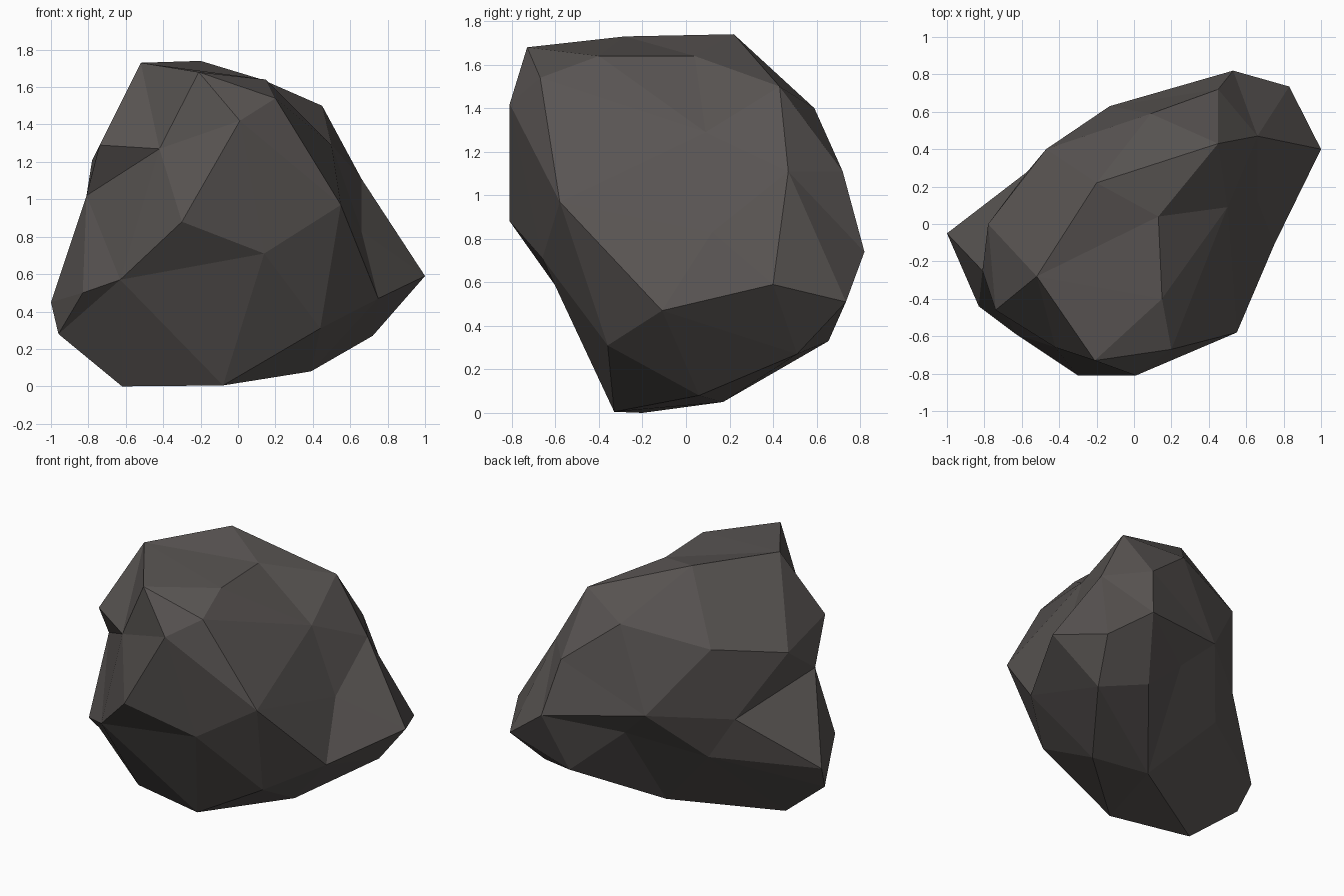
import bpy, bmesh, math
from mathutils import Vector

if "Cube" in bpy.data.objects:
    bpy.data.objects.remove(bpy.data.objects["Cube"])

# Corner points of the boulder, grouped by region
corners = {
    # crown
    'A': (-.52, -.28, 1.73), 'B': (-.20, .22, 1.74), 'W': (-.21, -.73, 1.68),
    'C': (.13, .04, 1.64), 'D': (.15, -.40, 1.64), 'V': (.20, -.67, 1.54),
    'x': (.45, .43, 1.50), 'z': (.50, .09, 1.29), 'ab': (.09, .59, 1.40),
    # right side
    'E': (.66, .47, 1.11), 'F': (1.0, .40, .59), 'Y': (.75, -.11, .47),
    'X': (.55, -.58, .97), 'm': (.66, .12, .83), 'G': (.72, .51, .27),
    # front
    'U': (.01, -.81, 1.42), 'Q': (-.30, -.81, .88), 'R': (.14, -.66, .71),
    'P': (-.42, -.66, 1.27), 'S': (-.63, -.59, .57), 'Z': (.44, -.36, .31),
    # underside
    'I': (-.08, -.33, .005), 'J': (-.62, -.20, 0), 'H': (.39, .06, .08),
    'k': (.03, .17, .05),
    # back
    'g': (.83, .735, .51), 'f': (.53, .82, .74), 'a': (.45, .72, 1.11),
    'h': (.43, .655, .33), 'd': (-.13, .63, .84), 'c': (-.47, .40, 1.30),
    'b': (-.57, .28, .80), 'n': (-.395, .32, .51), 'q': (.08, .55, .64),
    # left side
    'K': (-.96, -.14, .28), 'L': (-1.0, -.05, .45), 'M': (-.81, -.25, 1.02),
    'N': (-.78, 0, 1.21), 'O': (-.74, -.46, 1.29), 'T': (-.83, -.44, .50),
}
# Ridges that must run between two corners
ridges = ("O-P M-P P-Q Q-U S-Q Q-R S-R S-I R-I X-Z X-V K-S P-U P-W "
          "Y-Z Y-X Y-F F-E Z-H I-H H-G d-b c-d c-N N-b M-b d-n b-n L-n f-d "
          "f-q q-n B-c A-B A-N A-O W-A W-U U-V S-J S-M M-L").split()

core = Vector((-.02, -.02, .86))
long_axis = Vector((.823, .568, 0))
flat_axis = Vector((.568, -.823, 0))


def direction(p):
    """Direction from the core, with the slab shape evened out to a ball."""
    r = Vector(p) - core
    return Vector((r.dot(long_axis), r.dot(flat_axis) / .65, r.z / .87)).normalized()


# Skin the corners on a ball, where the hull touches every one of them
names = list(corners)
bm = bmesh.new()
verts = [bm.verts.new(direction(corners[k])) for k in names]
at = dict(zip(names, verts))
hull = bmesh.ops.convex_hull(bm, input=verts)
bmesh.ops.recalc_face_normals(bm, faces=bm.faces[:])


def side(a, b, p):
    return a.co.cross(b.co).dot(p.co)


def turn_edge(a, b):
    """Turn the diagonal between two triangles so that it joins a and b."""
    if any(e.other_vert(a) is b for e in a.link_edges):
        return
    for f in a.link_faces:
        for e in f.edges:
            if a in e.verts or len(e.link_faces) != 2:
                continue
            if not any(b in g.verts for g in e.link_faces):
                continue
            p, q = e.verts
            if side(a, b, p) * side(a, b, q) < 0:
                bmesh.utils.edge_rotate(e, True)
            return


for _ in range(3):
    for ridge in ridges:
        s, t = ridge.split('-')
        turn_edge(at[s], at[t])

# Move the corners from the ball to their real places
for k in names:
    at[k].co = Vector(corners[k])
bmesh.ops.recalc_face_normals(bm, faces=bm.faces[:])
for f in bm.faces:
    f.smooth = False

mesh = bpy.data.meshes.new("boulder")
bm.to_mesh(mesh)
bm.free()

# Dark stone colour
stone = bpy.data.materials.new("dark stone")
stone.diffuse_color = (.10, .09, .086, 1)
stone.use_nodes = True
stone.node_tree.nodes["Principled BSDF"].inputs["Base Color"].default_value = stone.diffuse_color
mesh.materials.append(stone)
boulder = bpy.data.objects.new("boulder", mesh)
bpy.context.collection.objects.link(boulder)
